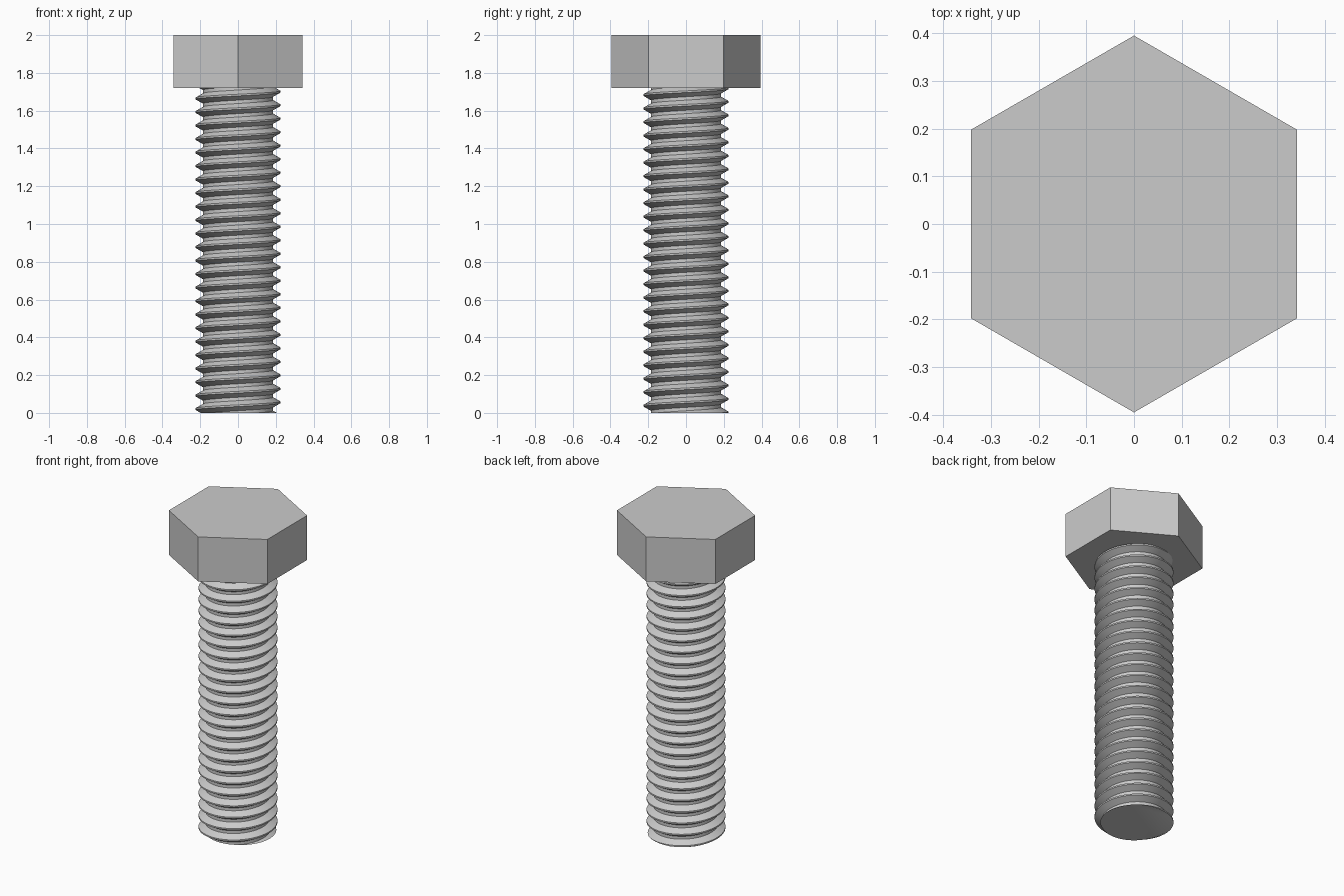
import bpy, bmesh, math

if "Cube" in bpy.data.objects:
    bpy.data.objects.remove(bpy.data.objects["Cube"])

HEAD_Z, TOP_Z = 1.72, 2.0
HEX_R = 0.395
CREST_R, ROOT_R = 0.2245, 0.1855
PITCH = 0.0715
CREST_Z = 0.056          # height of a crest on the +x side
SEGS = 72

steel = bpy.data.materials.new("plain grey steel")
steel.diffuse_color = (0.6, 0.6, 0.6, 1)
steel.use_nodes = True
steel.node_tree.nodes["Principled BSDF"].inputs["Base Color"].default_value = steel.diffuse_color


def finish(bm, name):
    bmesh.ops.recalc_face_normals(bm, faces=bm.faces)
    mesh = bpy.data.meshes.new(name)
    bm.to_mesh(mesh)
    bm.free()
    mesh.materials.append(steel)
    obj = bpy.data.objects.new(name, mesh)
    bpy.context.collection.objects.link(obj)
    return obj


# Hexagonal head, corners on the y axis
bm = bmesh.new()
ring = [bm.verts.new((HEX_R * math.sin(i * math.pi / 3),
                      HEX_R * math.cos(i * math.pi / 3), HEAD_Z)) for i in range(6)]
base = bm.faces.new(ring)
top = bmesh.ops.extrude_face_region(bm, geom=[base], use_keep_orig=True)
bmesh.ops.translate(bm, vec=(0, 0, TOP_Z - HEAD_Z),
                    verts=[v for v in top["geom"] if isinstance(v, bmesh.types.BMVert)])
finish(bm, "hex_head")

# Threaded shank: trapezoid thread profile swept along a right-handed helix
profile = [(-1 / 16, CREST_R), (1 / 16, CREST_R), (3 / 8, ROOT_R), (5 / 8, ROOT_R)]
bm = bmesh.new()
rows = []
for turn in range(-3, 27):
    for offset, radius in profile:
        row = []
        for i in range(SEGS + 1):
            a = 2 * math.pi * i / SEGS
            z = CREST_Z + PITCH * (turn + offset + i / SEGS)
            row.append(bm.verts.new((radius * math.cos(a), radius * math.sin(a), z)))
        rows.append(row)
for lower, upper in zip(rows, rows[1:]):
    for i in range(SEGS):
        bm.faces.new((lower[i], lower[i + 1], upper[i + 1], upper[i]))
bmesh.ops.remove_doubles(bm, verts=bm.verts, dist=0.0001)

# Trim both ends square and close them
for z, direction in ((0, -1), (HEAD_Z + 0.01, 1)):
    cut = bmesh.ops.bisect_plane(bm, geom=bm.verts[:] + bm.edges[:] + bm.faces[:],
                                 plane_co=(0, 0, z), plane_no=(0, 0, direction),
                                 clear_outer=True)
    rim = [e for e in cut["geom_cut"] if isinstance(e, bmesh.types.BMEdge)]
    bmesh.ops.edgeloop_fill(bm, edges=rim)
shank = finish(bm, "threaded_shank")

bpy.context.view_layer.objects.active = shank
shank.select_set(True)
bpy.ops.object.shade_smooth_by_angle(angle=math.radians(30))
